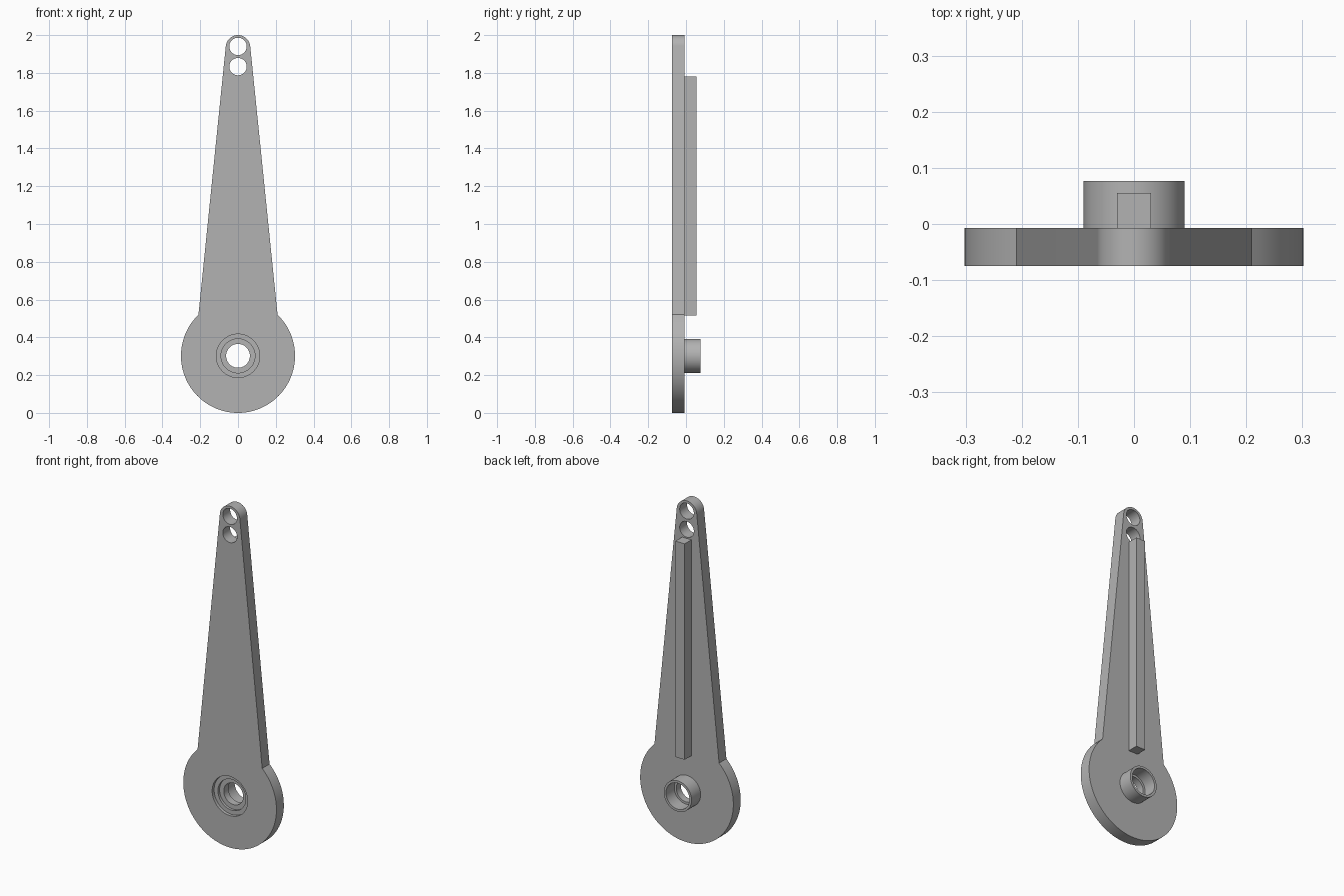
import bpy, bmesh, math
from mathutils import Matrix

if "Cube" in bpy.data.objects:
    bpy.data.objects.remove(bpy.data.objects["Cube"])

FRONT, BACK = -0.075, -0.007      # plate faces along y
HUB_Z, HUB_R = 0.302, 0.302       # round end
TIP_Z, TIP_R = 1.935, 0.065       # narrow end
SEG = 64

grey = bpy.data.materials.new("grey")
grey.diffuse_color = (0.45, 0.45, 0.45, 1)
grey.use_nodes = True
grey.node_tree.nodes["Principled BSDF"].inputs["Base Color"].default_value = grey.diffuse_color


def finish(bm, name, material=grey):
    bmesh.ops.recalc_face_normals(bm, faces=bm.faces)
    mesh = bpy.data.meshes.new(name)
    bm.to_mesh(mesh)
    bm.free()
    mesh.materials.append(material)
    ob = bpy.data.objects.new(name, mesh)
    bpy.context.collection.objects.link(ob)
    return ob


def arc(cz, r, start, end, n):
    """Points (x, z) on an arc, angles in degrees from +x."""
    angles = [math.radians(start + (end - start) * i / n) for i in range(n + 1)]
    return [(r * math.cos(a), cz + r * math.sin(a)) for a in angles]


def prism(name, outline, y0, y1):
    """Extrude an (x, z) outline along y."""
    bm = bmesh.new()
    face = bm.faces.new([bm.verts.new((x, y0, z)) for x, z in outline])
    new = bmesh.ops.extrude_face_region(bm, geom=[face])["geom"]
    verts = [v for v in new if isinstance(v, bmesh.types.BMVert)]
    bmesh.ops.translate(bm, verts=verts, vec=(0, y1 - y0, 0))
    return finish(bm, name)


def lathe(name, profile, cz):
    """Revolve a closed (radius, y) profile about the y axis."""
    bm = bmesh.new()
    rings = []
    for i in range(SEG):
        a = 2 * math.pi * i / SEG
        rings.append([bm.verts.new((r * math.cos(a), y, cz + r * math.sin(a)))
                      for r, y in profile])
    n = len(profile)
    for i in range(SEG):
        p, q = rings[i], rings[(i + 1) % SEG]
        for j in range(n):
            k = (j + 1) % n
            bm.faces.new((p[j], q[j], q[k], p[k]))
    return finish(bm, name)


def cut_hole(target, cz, r, y0, y1):
    """Cut a round hole along y."""
    cutter = prism("cutter", arc(cz, r, 0, 360 - 360 / SEG, SEG - 1), y0, y1)
    mod = target.modifiers.new("hole", "BOOLEAN")
    mod.operation, mod.solver, mod.object = "DIFFERENCE", "EXACT", cutter
    bpy.context.view_layer.objects.active = target
    bpy.ops.object.modifier_apply(modifier=mod.name)
    bpy.data.objects.remove(cutter)


# Flat lever plate: round end, tapered arm, rounded tip
outline = (arc(HUB_Z, HUB_R, 133.9, 406.1, 72)
           + arc(TIP_Z, TIP_R, 5.8, 174.2, 32))
plate = prism("lever_plate", outline, FRONT, BACK)

# Two holes at the tip, stepped seat for the hub
for z in (1.94, 1.833):
    cut_hole(plate, z, 0.046, FRONT - 0.1, BACK + 0.1)
cut_hole(plate, HUB_Z, 0.115, FRONT - 0.1, FRONT + 0.018)
cut_hole(plate, HUB_Z, 0.09, FRONT - 0.1, BACK + 0.1)

# Hub sleeve with an inner lip
hub = lathe("hub_sleeve", [(0.063, -0.042), (0.09, -0.042), (0.09, 0.077),
                           (0.076, 0.077), (0.076, 0.0), (0.063, 0.0)], HUB_Z)

# Stiffening rib on the back of the arm
prism("back_rib", [(-0.03, 0.515), (0.03, 0.515), (0.03, 1.78), (-0.03, 1.78)],
      BACK, 0.055)

# Smooth the round walls, keep the edges sharp
for ob in (plate, hub):
    bpy.ops.object.select_all(action="DESELECT")
    ob.select_set(True)
    bpy.context.view_layer.objects.active = ob
    bpy.ops.object.shade_smooth_by_angle(angle=math.radians(30))
